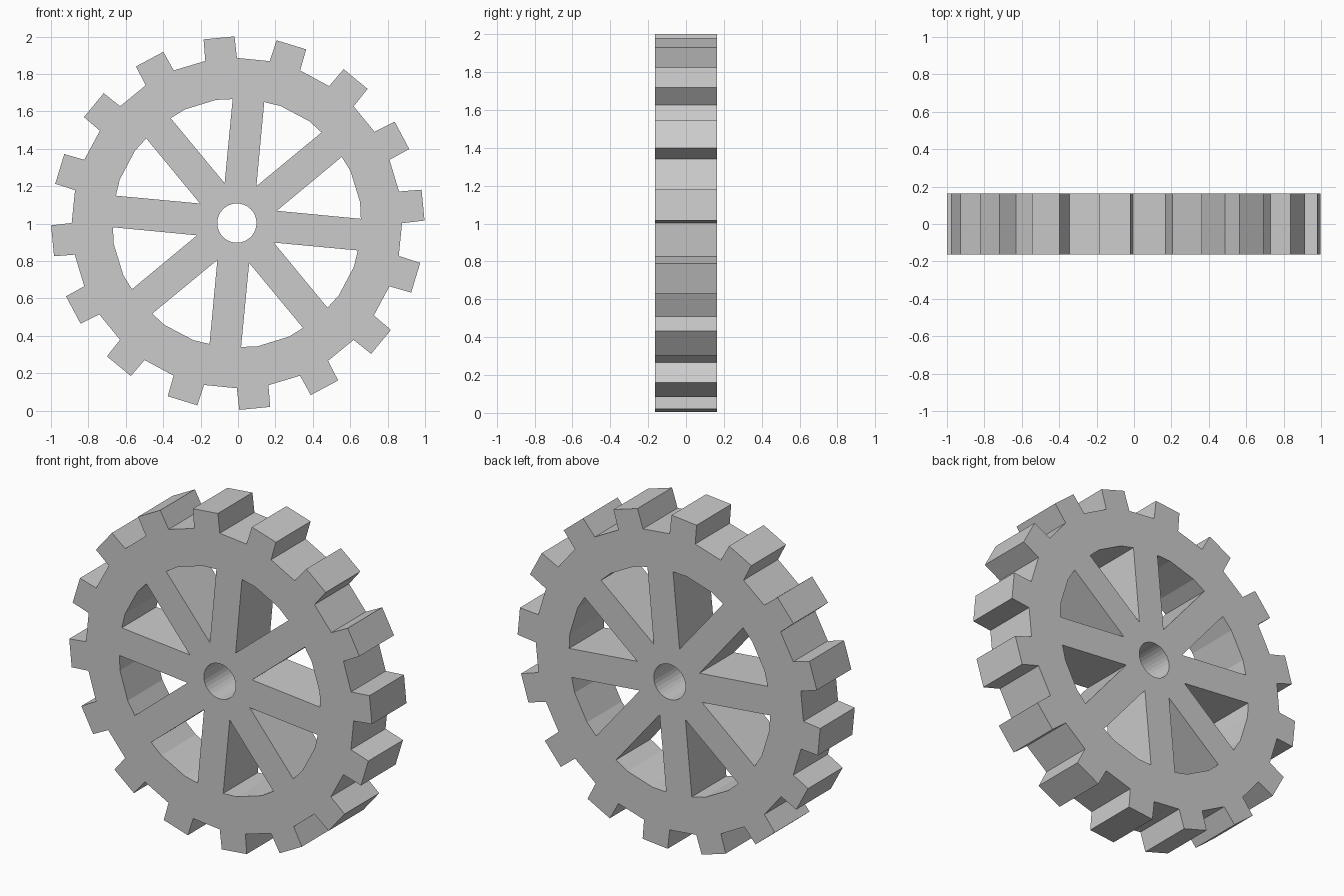
import bpy, bmesh
from math import sin, cos, radians, pi
from mathutils import Matrix

if "Cube" in bpy.data.objects:
    bpy.data.objects.remove(bpy.data.objects["Cube"])

CX, CZ, HALF = -0.006, 1.003, 0.163


def turn(points, deg):
    a = radians(deg)
    return [(x * cos(a) - y * sin(a), x * sin(a) + y * cos(a)) for x, y in points]


def polar(r, deg):
    return (r * cos(radians(deg)), r * sin(radians(deg)))


# Outer outline: sixteen square teeth, straight valleys between
outline = []
for k in range(16):
    a = 5.5 + 22.5 * k
    r = 0.995 + 0.005 * cos(radians(a))
    outline += turn([(0.879, -0.085), (r, -0.083), (r, 0.083), (0.879, 0.085)], a)

# Axle hole
bore = [polar(0.105, 360 / 32 * k) for k in range(32)]

# Eight windows that leave straight spokes between them
window = [(0.223, 0), polar(0.663, -15.15), polar(0.668, -7.5),
          polar(0.668, 7.5), polar(0.663, 15.15)]
loops = [outline, bore] + [turn(window, 17.1 + 45 * k) for k in range(8)]

# Filled, extruded profile
curve = bpy.data.curves.new("gear_profile", 'CURVE')
curve.dimensions = '2D'
curve.fill_mode = 'BOTH'
curve.extrude = HALF
for pts in loops:
    s = curve.splines.new('POLY')
    s.points.add(len(pts) - 1)
    for p, (x, y) in zip(s.points, pts):
        p.co = (x, y, 0, 1)
    s.use_cyclic_u = True
helper = bpy.data.objects.new("gear_profile", curve)
bpy.context.collection.objects.link(helper)
bpy.context.view_layer.update()

# Turn it into an upright, clean mesh
dg = bpy.context.evaluated_depsgraph_get()
mesh = bpy.data.meshes.new_from_object(helper.evaluated_get(dg))
bpy.data.objects.remove(helper)
bm = bmesh.new()
bm.from_mesh(mesh)
bmesh.ops.transform(bm, verts=bm.verts,
                    matrix=Matrix.Translation((CX, 0, CZ)) @ Matrix.Rotation(pi / 2, 4, 'X'))
bmesh.ops.remove_doubles(bm, verts=bm.verts, dist=0.0005)
bmesh.ops.recalc_face_normals(bm, faces=bm.faces)
for f in bm.faces:
    f.smooth = False
bm.to_mesh(mesh)
bm.free()
gear = bpy.data.objects.new("spoked_gear_wheel", mesh)
bpy.context.collection.objects.link(gear)
